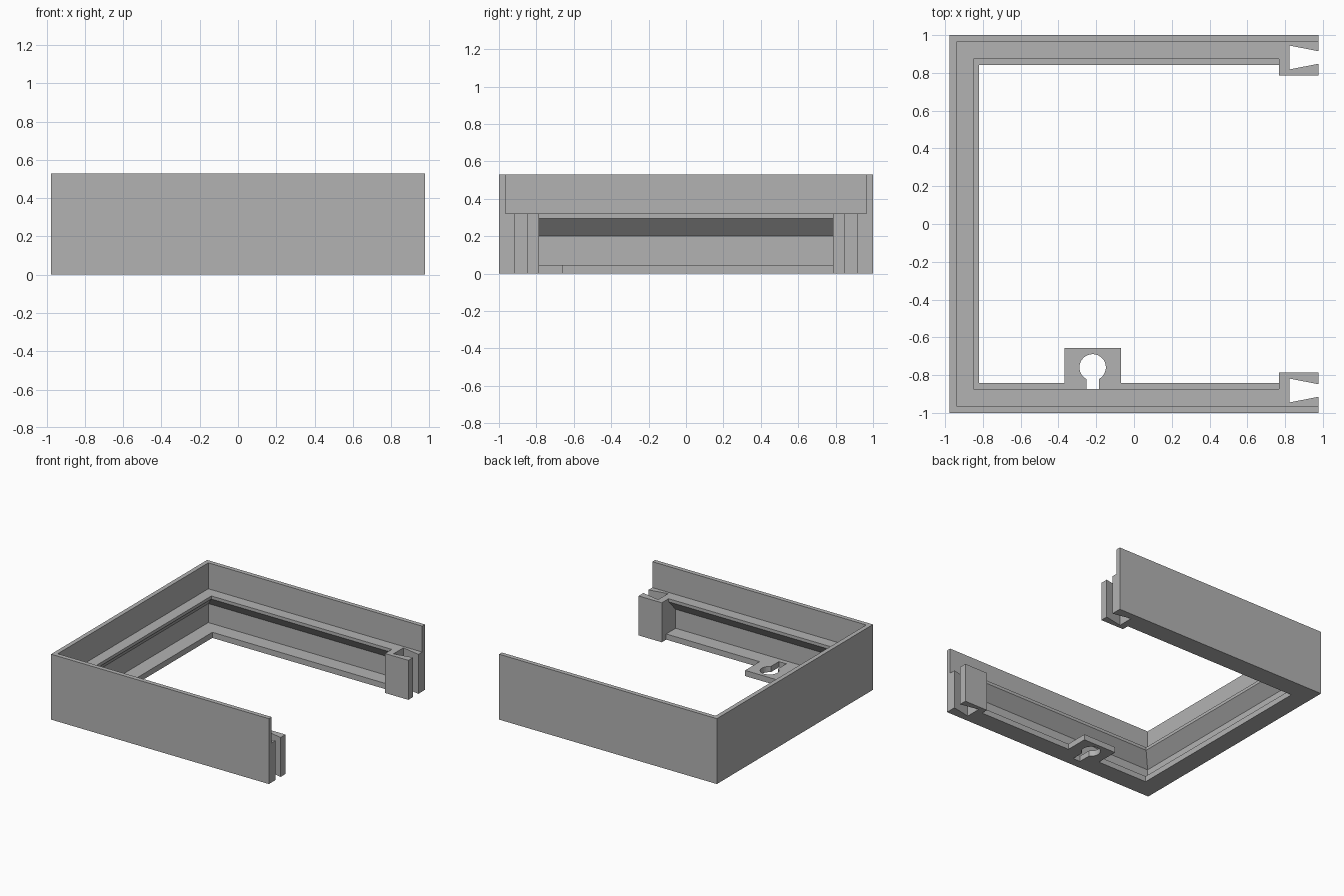
import bpy, bmesh, math

cube = bpy.data.objects.get("Cube")
if cube:
    bpy.data.objects.remove(cube, do_unlink=True)

grey = bpy.data.materials.new("plain grey")
grey.use_nodes = True
COLOUR = (0.45, 0.45, 0.45, 1)
grey.diffuse_color = COLOUR
grey.node_tree.nodes["Principled BSDF"].inputs["Base Color"].default_value = COLOUR

END, SIDE = 0.977, 1.0           # half length in x, half width in y
LEDGE, FLANGE = 0.32, 0.046      # top heights of ledge and bottom flange


def make_object(name, bm):
    bmesh.ops.recalc_face_normals(bm, faces=bm.faces)
    mesh = bpy.data.meshes.new(name)
    bm.to_mesh(mesh)
    bm.free()
    mesh.materials.append(grey)
    obj = bpy.data.objects.new(name, mesh)
    bpy.context.collection.objects.link(obj)
    return obj


def prism(name, outline, z0, z1):
    """Extrude a plan outline from z0 to z1."""
    bm = bmesh.new()
    face = bm.faces.new([bm.verts.new((x, y, z0)) for x, y in outline])
    geom = bmesh.ops.extrude_face_region(bm, geom=[face])["geom"]
    top = [v for v in geom if isinstance(v, bmesh.types.BMVert)]
    bmesh.ops.translate(bm, verts=top, vec=(0, 0, z1 - z0))
    return make_object(name, bm)


def combine(target, tool, operation):
    """Apply a boolean and remove the tool."""
    mod = target.modifiers.new(operation.title(), "BOOLEAN")
    mod.operation, mod.solver, mod.object = operation, "EXACT", tool
    bpy.context.view_layer.objects.active = target
    bpy.ops.object.modifier_apply(modifier=mod.name)
    bpy.data.objects.remove(tool, do_unlink=True)


# Wall section (inward distance, height), swept round three sides with mitres
section = [(0, 0), (0.157, 0), (0.157, FLANGE), (0.036, FLANGE), (0.036, 0.2),
           (0.126, 0.295), (0.126, LEDGE), (0.036, LEDGE), (0.036, 0.53), (0, 0.53)]
bm = bmesh.new()
rings = []
for x, inset, side in ((END, 0, 1), (-END, 1, 1), (-END, 1, -1), (END, 0, -1)):
    rings.append([bm.verts.new((x + inset * d, side * (SIDE - d), z)) for d, z in section])
for a, b in zip(rings, rings[1:]):
    for i in range(len(section)):
        j = (i + 1) % len(section)
        bm.faces.new((a[i], a[j], b[j], b[i]))
bm.faces.new(rings[0])
bm.faces.new(rings[-1])
frame = make_object("frame", bm)

# Solid end blocks, then their dovetail slots
for s in (-1, 1):
    block = prism("end_block", [(0.768, s * SIDE), (END, s * SIDE),
                                (END, s * 0.787), (0.768, s * 0.787)], 0, LEDGE)
    combine(frame, block, "UNION")
for s in (-1, 1):
    slot = prism("dovetail_cutter", [(0.822, s * 0.945), (0.99, s * 0.912),
                                     (0.99, s * 0.851), (0.822, s * 0.818)], -0.1, 0.4)
    combine(frame, slot, "DIFFERENCE")

# Hanging tab with keyhole on the front flange
tab = prism("hanging_tab", [(-0.367, -0.9), (-0.07, -0.9), (-0.07, -0.657), (-0.367, -0.657)],
            0, FLANGE)
combine(frame, tab, "UNION")
cx, cy, r, half = -0.219, -0.759, 0.07, 0.033
start = math.asin(half / r)
arc = [start + (2 * math.pi - 2 * start) * i / 32 for i in range(33)]
keyhole = [(cx + r * math.sin(a), cy - r * math.cos(a)) for a in arc]
keyhole += [(cx - half, -0.925), (cx + half, -0.925)]
combine(frame, prism("keyhole_cutter", keyhole, -0.1, FLANGE + 0.02), "DIFFERENCE")
